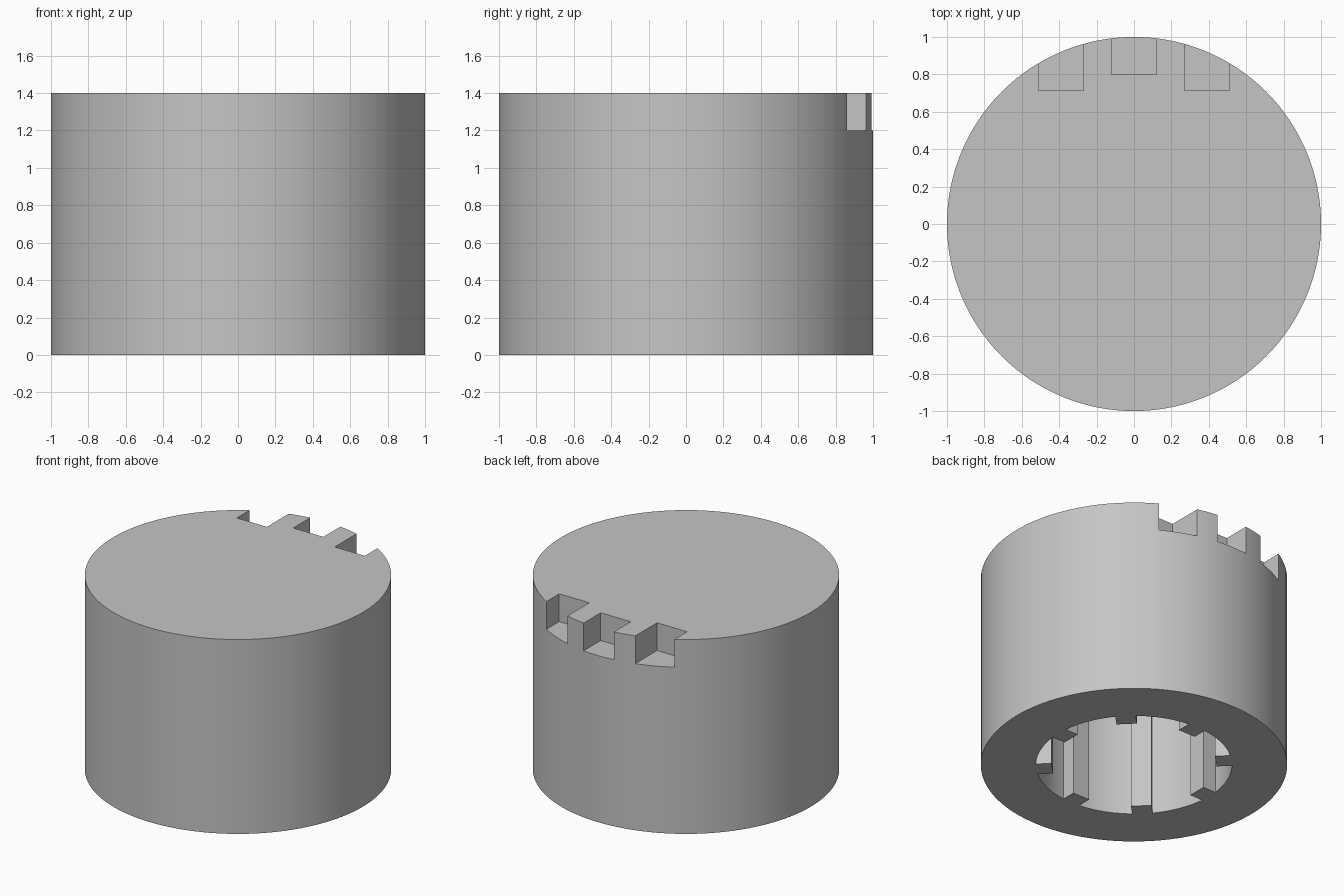
import bpy, bmesh
from math import sin, cos, pi, asin, radians

old = bpy.data.objects.get("Cube")
if old:
    bpy.data.objects.remove(old, do_unlink=True)

HEIGHT, SEGMENTS = 1.4, 128
BORE_R, BORE_TOP = 0.64, 1.2
SPLINE_TIP, SPLINE_HALF, SPLINES = 0.54, 0.067, 8
NOTCH_FLOOR, NOTCH_HALF = 1.2, 0.12

grey = bpy.data.materials.new("plain grey")
grey.use_nodes = True
colour = (0.56, 0.56, 0.56, 1)
grey.diffuse_color = colour
grey.node_tree.nodes["Principled BSDF"].inputs["Base Color"].default_value = colour


def prism(name, outline, z0, z1):
    """Extrude a flat outline from z0 up to z1."""
    bm = bmesh.new()
    base = bm.faces.new([bm.verts.new((x, y, z0)) for x, y in outline])
    top = bmesh.ops.extrude_face_region(bm, geom=[base])["geom"]
    bmesh.ops.translate(bm, vec=(0, 0, z1 - z0),
                        verts=[v for v in top if isinstance(v, bmesh.types.BMVert)])
    bmesh.ops.recalc_face_normals(bm, faces=bm.faces)
    mesh = bpy.data.meshes.new(name)
    bm.to_mesh(mesh)
    bm.free()
    mesh.materials.append(grey)
    obj = bpy.data.objects.new(name, mesh)
    bpy.context.collection.objects.link(obj)
    return obj


def polar(r, a):
    return r * cos(a), r * sin(a)


def splined_outline(steps=14):
    """Round bore with straight-sided splines pointing inward."""
    pitch = 2 * pi / SPLINES
    root, tip = asin(SPLINE_HALF / BORE_R), asin(SPLINE_HALF / SPLINE_TIP)
    points = []
    for k in range(SPLINES):
        a = k * pitch
        points += [polar(SPLINE_TIP, a - tip), polar(SPLINE_TIP, a + tip)]
        for i in range(steps + 1):
            points.append(polar(BORE_R, a + root + (pitch - 2 * root) * i / steps))
    return points


# Round outer body
body = prism("splined_cap",
             [polar(1, 2 * pi * i / SEGMENTS) for i in range(SEGMENTS)], 0, HEIGHT)

# Blind splined bore, open at the bottom
cutters = [prism("bore_cutter", splined_outline(), -0.1, BORE_TOP)]

# Three square notches along the back of the top rim
for x, y in ((-0.39, 0.715), (0, 0.8), (0.39, 0.715)):
    corners = [(x - NOTCH_HALF, y), (x + NOTCH_HALF, y),
               (x + NOTCH_HALF, 1.2), (x - NOTCH_HALF, 1.2)]
    cutters.append(prism("notch_cutter", corners, NOTCH_FLOOR, HEIGHT + 0.1))

# Cut the body, then discard the cutters
bpy.ops.object.select_all(action='DESELECT')
bpy.context.view_layer.objects.active = body
body.select_set(True)
for cutter in cutters:
    cutter.hide_render = True
    mod = body.modifiers.new("cut", 'BOOLEAN')
    mod.operation, mod.solver, mod.object = 'DIFFERENCE', 'EXACT', cutter
    bpy.ops.object.modifier_apply(modifier=mod.name)
    bpy.data.objects.remove(cutter, do_unlink=True)

bpy.ops.object.shade_smooth_by_angle(angle=radians(30))
